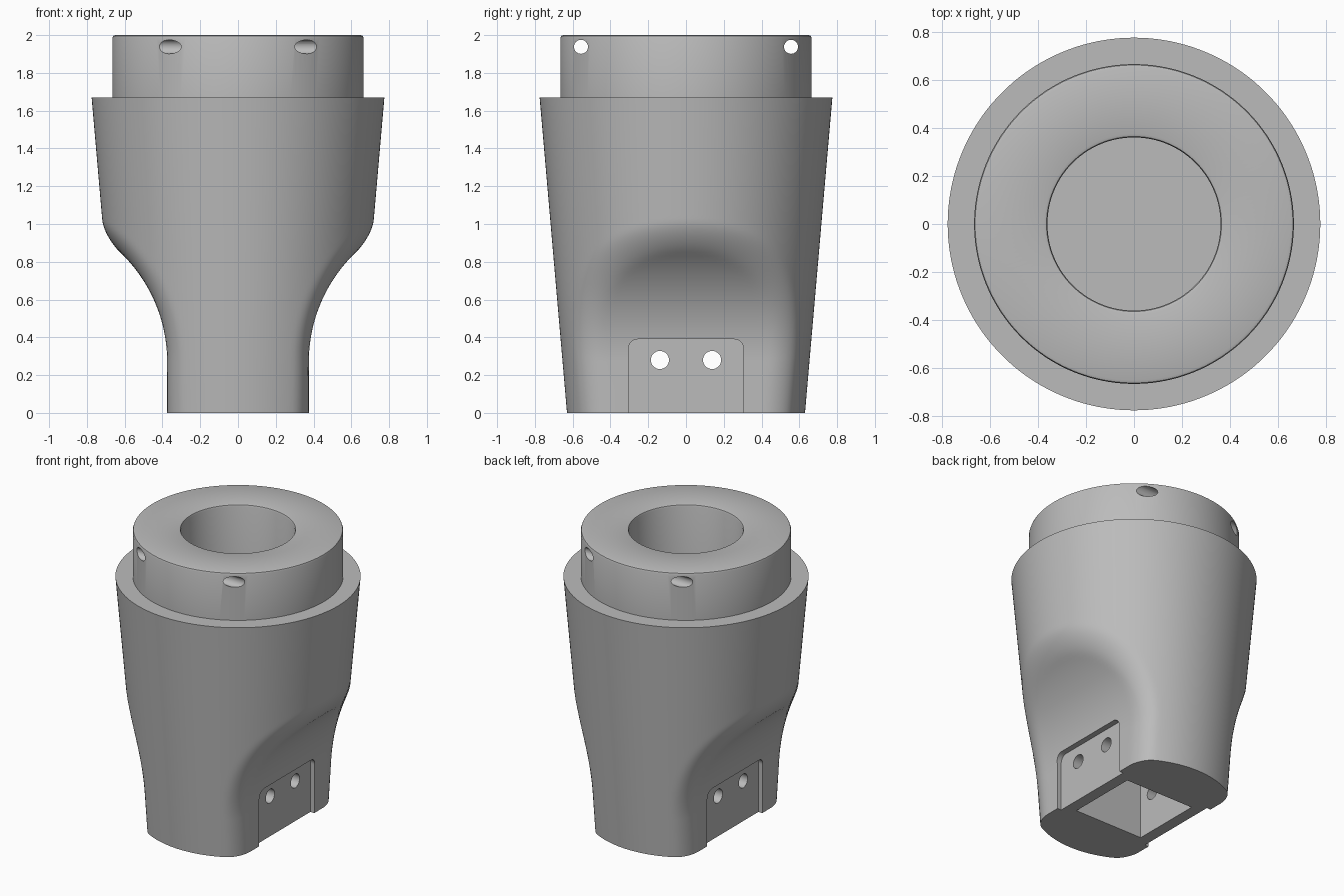
import bpy, bmesh, math

if "Cube" in bpy.data.objects:
    bpy.data.objects.remove(bpy.data.objects["Cube"])

SEG = 160
grey = bpy.data.materials.new("neutral grey")
grey.diffuse_color = (0.5, 0.5, 0.5, 1)
grey.use_nodes = True
grey.node_tree.nodes["Principled BSDF"].inputs["Base Color"].default_value = grey.diffuse_color


def cone_radius(z):
    return 0.63 + 0.145 * z / 1.67


def outside(r, ang, z):
    """Cone cut by flats that sweep outwards in an arc, with rounded corners."""
    rho, arc = 0.08, 0.8
    x = abs(r * math.cos(ang))
    a = r - cone_radius(z)
    if z < 0.27:
        b = x - 0.375
    else:
        b = arc - math.hypot(0.375 + arc - x, z - 0.27)
    u, v = max(a + rho, 0), max(b + rho, 0)
    return min(max(a, b), -rho) + math.hypot(u, v) if u or v else max(a, b)


def body_radius(ang, z):
    lo, hi = 0.2, 0.85
    for _ in range(30):
        mid = (lo + hi) / 2
        if outside(mid, ang, z) > 0:
            hi = mid
        else:
            lo = mid
    return lo


def new_object(name, bm):
    bmesh.ops.recalc_face_normals(bm, faces=bm.faces[:])
    mesh = bpy.data.meshes.new(name)
    bm.to_mesh(mesh)
    bm.free()
    mesh.materials.append(grey)
    ob = bpy.data.objects.new(name, mesh)
    bpy.context.collection.objects.link(ob)
    return ob


# Body, collar and blind bore as one loft of rings
angles = [2 * math.pi * i / SEG for i in range(SEG)]
bm = bmesh.new()
rings = []


def add_ring(radii, z):
    rings.append([bm.verts.new((r * math.cos(t), r * math.sin(t), z))
                  for r, t in zip(radii, angles)])


levels = [0, 0.13, 0.27] + [0.27 + 0.02 * i for i in range(1, 41)] + [1.2, 1.4, 1.67]
for z in levels:
    add_ring([body_radius(t, z) for t in angles], z)
turned = [(0.665, 1.67), (0.665, 1.985), (0.661, 1.996), (0.65, 2.0),
          (0.375, 2.0), (0.364, 1.996), (0.36, 1.985), (0.36, 1.0)]
for r, z in turned:
    add_ring([r] * SEG, z)
for low, high in zip(rings, rings[1:]):
    for i in range(SEG):
        j = (i + 1) % SEG
        bm.faces.new((low[i], low[j], high[j], high[i]))
bm.faces.new(rings[0][::-1])
bm.faces.new(rings[-1])
body = new_object("tapered_socket", bm)


# Cutters
def prism_x(name, outline, x0, x1):
    """Extrude a (y, z) outline along x."""
    bm = bmesh.new()
    f = bm.faces.new([bm.verts.new((x0, y, z)) for y, z in outline])
    new = bmesh.ops.extrude_face_region(bm, geom=[f])["geom"]
    bmesh.ops.translate(bm, vec=(x1 - x0, 0, 0),
                        verts=[v for v in new if isinstance(v, bmesh.types.BMVert)])
    return new_object(name, bm)


def circle(y, z, r, n=32):
    return [(y + r * math.cos(2 * math.pi * i / n), z + r * math.sin(2 * math.pi * i / n))
            for i in range(n)]


# Square pocket in the foot
w = 0.25
cutters = [prism_x("pocket_cutter", [(-w, -0.1), (w, -0.1), (w, 0.5), (-w, 0.5)], -0.265, 0.265)]

# Round-cornered plate recess on each flat
rc = 0.05
corner = [(0.305 - rc + rc * math.cos(k * math.pi / 16), 0.39 - rc + rc * math.sin(k * math.pi / 16))
          for k in range(9)]
outline = [(0.305, -0.1)] + corner + [(-y, z) for y, z in reversed(corner)] + [(-0.305, -0.1)]
for s in (-1, 1):
    cutters.append(prism_x("recess_cutter", outline, s * 0.345, s * 0.6))

# Screw holes through the foot and pin holes through the collar
for s in (-1, 1):
    cutters.append(prism_x("screw_cutter", circle(s * 0.138, 0.28, 0.048), -1, 1))
    cutters.append(prism_x("pin_cutter", circle(s * 0.556, 1.938, 0.037), -1, 1))

bpy.context.view_layer.objects.active = body
for c in cutters:
    m = body.modifiers.new("cut", "BOOLEAN")
    m.operation, m.solver, m.object = "DIFFERENCE", "EXACT", c
    bpy.ops.object.modifier_apply(modifier=m.name)
    bpy.data.objects.remove(c, do_unlink=True)

bpy.ops.object.select_all(action="DESELECT")
body.select_set(True)
bpy.ops.object.shade_smooth_by_angle(angle=math.radians(28))
